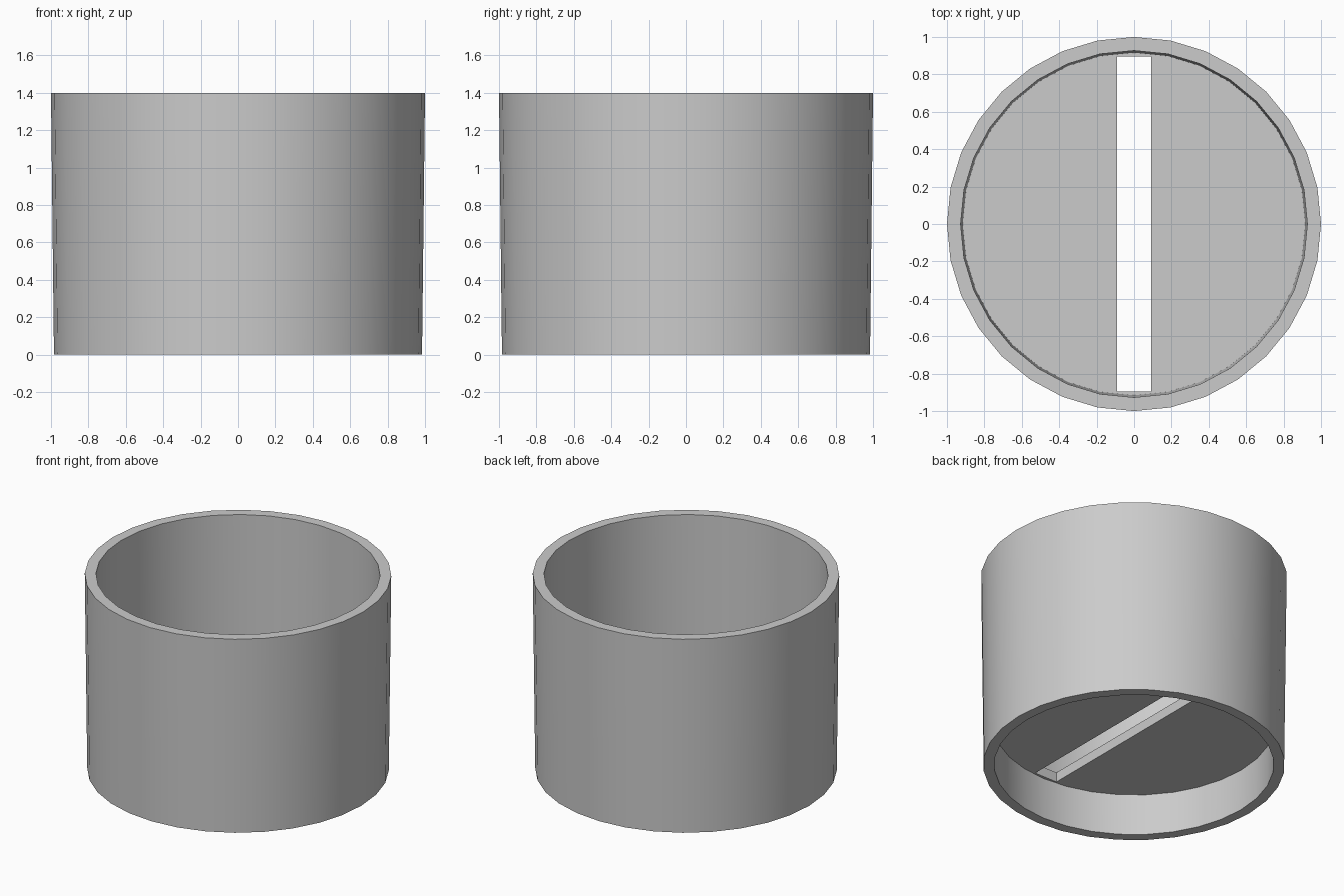
import bpy, bmesh
from math import radians, tau, cos, sin

cube = bpy.data.objects.get("Cube")
if cube:
    bpy.data.objects.remove(cube, do_unlink=True)

SIDES = 32
HEIGHT = 1.4

grey = bpy.data.materials.new("light_grey")
grey.use_nodes = True
colour = (0.6, 0.6, 0.6, 1)
grey.diffuse_color = colour
grey.node_tree.nodes["Principled BSDF"].inputs["Base Color"].default_value = colour


def make_object(name, bm):
    bmesh.ops.recalc_face_normals(bm, faces=bm.faces)
    mesh = bpy.data.meshes.new(name)
    bm.to_mesh(mesh)
    bm.free()
    mesh.materials.append(grey)
    obj = bpy.data.objects.new(name, mesh)
    bpy.context.collection.objects.link(obj)
    return obj


def lathe(name, profile):
    """Revolve a closed (radius, height) profile around z."""
    bm = bmesh.new()
    rings = [[bm.verts.new((r * cos(tau * i / SIDES), r * sin(tau * i / SIDES), z))
              for i in range(SIDES)] for r, z in profile]
    for k, ring in enumerate(rings):
        above = rings[(k + 1) % len(rings)]
        for i in range(SIDES):
            j = (i + 1) % SIDES
            bm.faces.new((ring[i], ring[j], above[j], above[i]))
    return make_object(name, bm)


# Slightly flared tube wall, open at both ends
wall = lathe("wall", [(0.984, 0), (1, HEIGHT), (0.927, HEIGHT), (0.912, 0)])

# Raised floor disc, its edge embedded in the wall
bm = bmesh.new()
bmesh.ops.create_cone(bm, cap_ends=True, segments=SIDES, radius1=0.95, radius2=0.95, depth=0.07)
bmesh.ops.translate(bm, verts=bm.verts, vec=(0, 0, 0.335))
floor = make_object("floor", bm)

# Cutter for the long slot through the floor
bm = bmesh.new()
bmesh.ops.create_cube(bm, size=1)
bmesh.ops.scale(bm, verts=bm.verts, vec=(0.18, 1.79, 0.3))
bmesh.ops.translate(bm, verts=bm.verts, vec=(0, 0, 0.335))
cutter = make_object("slot_cutter", bm)
cutter.hide_render = True

slot = floor.modifiers.new("slot", "BOOLEAN")
slot.operation = "DIFFERENCE"
slot.solver = "EXACT"
slot.object = cutter
bpy.ops.object.select_all(action="DESELECT")
floor.select_set(True)
bpy.context.view_layer.objects.active = floor
bpy.ops.object.modifier_apply(modifier=slot.name)
bpy.data.objects.remove(cutter, do_unlink=True)

# Smooth round wall with sharp rims
floor.select_set(False)
wall.select_set(True)
bpy.context.view_layer.objects.active = wall
bpy.ops.object.shade_smooth_by_angle(angle=radians(30))
